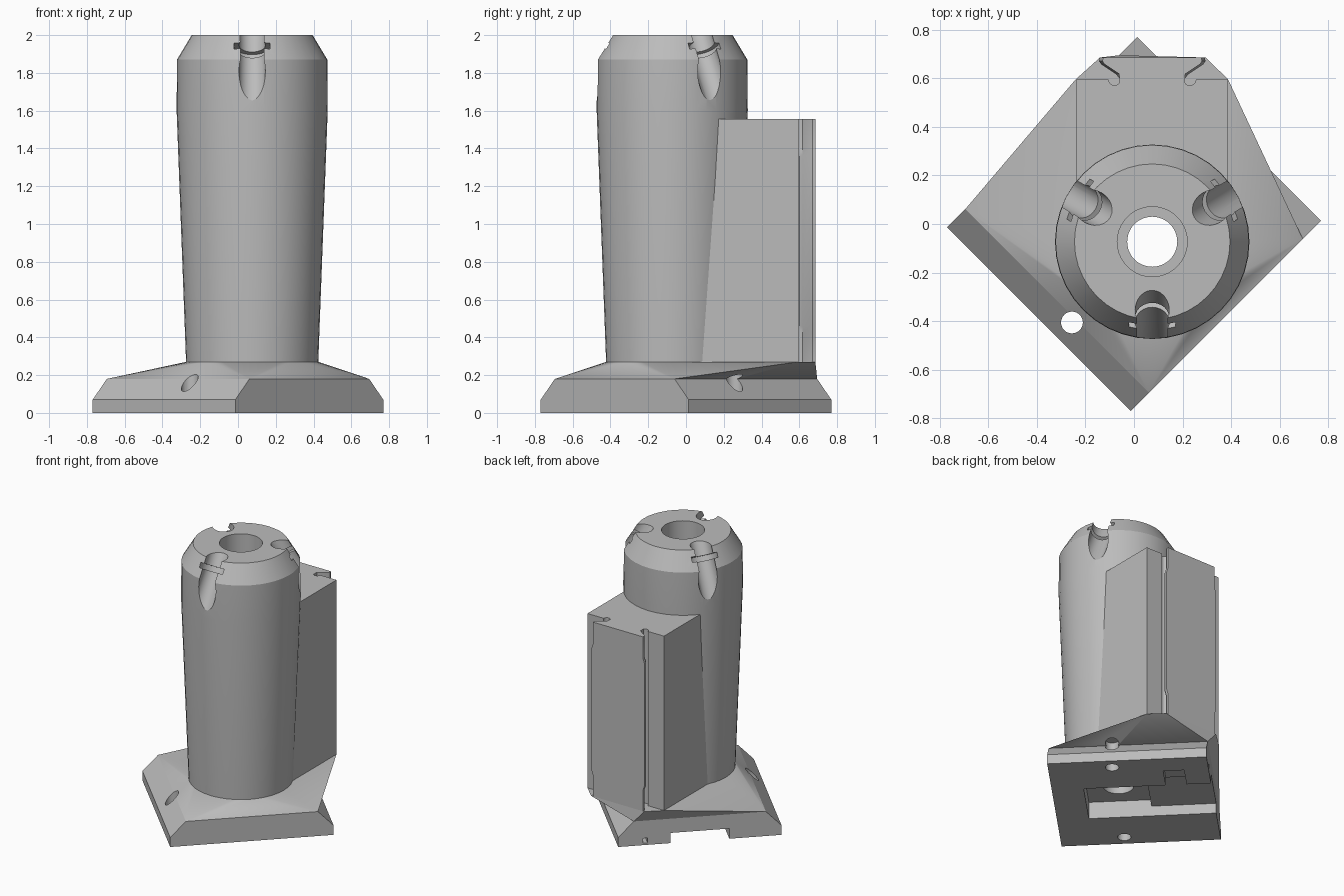
import bpy, bmesh, math
from mathutils import Matrix, Vector

cube = bpy.data.objects.get("Cube")
if cube:
    bpy.data.objects.remove(cube, do_unlink=True)

grey = bpy.data.materials.new("plain grey")
grey.use_nodes = True
tone = (0.5, 0.5, 0.5, 1)
grey.diffuse_color = tone
grey.node_tree.nodes["Principled BSDF"].inputs["Base Color"].default_value = tone

CX, CY = 0.075, -0.073          # column axis
U, V = 0.554, 0.534             # half sizes of the turned foot
Z_FOOT, Z_DECK, Z_BLOCK = 0.18, 0.27, 1.555


def new_object(name, bm):
    bmesh.ops.recalc_face_normals(bm, faces=bm.faces[:])
    mesh = bpy.data.meshes.new(name)
    bm.to_mesh(mesh)
    bm.free()
    mesh.materials.append(grey)
    obj = bpy.data.objects.new(name, mesh)
    bpy.context.scene.collection.objects.link(obj)
    return obj


def loft(name, rings):
    """Skin a stack of equal-length rings and cap both ends."""
    bm = bmesh.new()
    loops = [[bm.verts.new(p) for p in ring] for ring in rings]
    n = len(loops[0])
    for a, b in zip(loops, loops[1:]):
        for i in range(n):
            j = (i + 1) % n
            bm.faces.new((a[i], a[j], b[j], b[i]))
    bm.faces.new(loops[0][::-1])
    bm.faces.new(loops[-1])
    return new_object(name, bm)


def circle(r, z, x=CX, y=CY, n=40):
    return [(x + r * math.cos(2 * math.pi * i / n),
             y + r * math.sin(2 * math.pi * i / n), z) for i in range(n)]


def turned(u, v):
    """Foot coordinates (turned 45 degrees) to x, y."""
    s = math.sqrt(0.5)
    return (u + v) * s, (u - v) * s


def foot_rect(u0, u1, v0, v1, z):
    return [(*turned(u, v), z) for u, v in ((u0, v0), (u1, v0), (u1, v1), (u0, v1))]


def foot_box(u0, u1, v0, v1, z0, z1):
    return loft("cutter", [foot_rect(u0, u1, v0, v1, z) for z in (z0, z1)])


def rod(r, z0, z1, x=CX, y=CY, n=40):
    return loft("cutter", [circle(r, z, x, y, n) for z in (z0, z1)])


def cut(obj, cutter, keep=False):
    mod = obj.modifiers.new("cut", 'BOOLEAN')
    mod.operation, mod.solver, mod.object = 'DIFFERENCE', 'EXACT', cutter
    bpy.context.view_layer.update()
    with bpy.context.temp_override(object=obj, active_object=obj):
        bpy.ops.object.modifier_apply(modifier=mod.name)
    if not keep:
        bpy.data.objects.remove(cutter, do_unlink=True)


# Foot: rectangle with two bevelled sides
bevel = U - 0.106
foot = loft("foot", [foot_rect(-u, u, -V, V, z)
                     for u, z in ((U, 0), (U, 0.07), (bevel, Z_FOOT))])

# Sloping deck: hull from the foot up to the column and block outlines
bm = bmesh.new()
outline = [(-0.24, 0.595), (-0.14, 0.685), (0.295, 0.685), (0.387, 0.595)]
for p in (foot_rect(-bevel, bevel, -V, V, Z_FOOT) + circle(0.35, Z_DECK)
          + [(x, y, Z_DECK) for x, y in outline]):
    bm.verts.new(p)
hull = bmesh.ops.convex_hull(bm, input=bm.verts[:])
loose = [v for v in bm.verts if not v.link_faces]
bmesh.ops.delete(bm, geom=loose, context='VERTS')
deck = new_object("sloping_deck", bm)

# Column: slight flare, bevelled shoulder
column = loft("column", [circle(r, z) for r, z in
                         ((0.35, Z_DECK), (0.4, 1.6), (0.398, 1.87), (0.32, 2.0))])

# Rear block behind the column
block = loft("rear_block", [[(CX + x, y, z) for x, y in
                             ((-0.312, 0.08), (0.312, 0.08), (0.312, 0.595), (-0.312, 0.595))]
                            for z in (Z_DECK, Z_BLOCK)])

# Flared mounting rail, slightly narrower towards both ends
half = [(0.135, 0.57), (0.135, 0.6), (0.15, 0.617), (0.21, 0.657), (0.219, 0.67), (0.216, 0.685)]


def rail_ring(inset, z):
    side = [(w - inset * (y > 0.61), y) for w, y in half]
    return ([(CX + w, y, z) for w, y in side]
            + [(CX - w, y, z) for w, y in reversed(side)])


rail = loft("mounting_rail", [rail_ring(i, z) for i, z in
                              ((0.014, Z_DECK), (0.014, 0.42), (0, 0.46),
                               (0, 1.36), (0.014, 1.4), (0.014, Z_BLOCK))])

# Relief grooves beside the rail
for side in (-1, 1):
    cut(block, rod(0.025, 0.2, 1.7, CX + side * 0.155, 0.595, 16))

# Stepped bore down the middle
for part in (foot, deck, column):
    cut(part, rod(0.103, -0.1, 2.1))
cut(column, rod(0.144, 0.3, 2.1))

# Slanted cable channels with strap slots
for angle in (-90, 30, 150):
    place = (Matrix.Translation((CX, CY, 0)) @ Matrix.Rotation(math.radians(angle), 4, 'Z')
             @ Matrix.Translation((0.321, 0, 1.93)) @ Matrix.Rotation(math.radians(-30), 4, 'Y'))
    for radius, low, high in ((0.07, -0.6, 0.4), (0.098, -0.018, 0.018)):
        tool = rod(radius, low, high, 0, 0, 24)
        tool.data.transform(place)
        cut(column, tool)

# Screw holes in the bevelled sides
for side in (-1, 1):
    x, y = turned(side * 0.467, 0.106)
    for part in (foot, deck):
        cut(part, rod(0.045, -0.1, 0.215, x, y, 24))

# Underside: deep pocket, open channel, side recess and its outlet
cut(foot, foot_box(-0.2, 0.2, -0.1, 0.32, -0.1, 0.125))
cut(foot, foot_box(-0.2, 0.2, -0.7, -0.09, -0.1, 0.075))
cut(foot, foot_box(0.19, 0.39, -0.37, -0.23, -0.1, 0.06))
cut(foot, foot_box(0.355, 0.385, -0.7, -0.36, 0.015, 0.05))

# Smooth curved faces, keep edges sharp
bpy.ops.object.select_all(action='DESELECT')
for part in (foot, deck, column, block, rail):
    part.select_set(True)
    bpy.context.view_layer.objects.active = part
bpy.ops.object.shade_smooth_by_angle(angle=math.radians(25))
